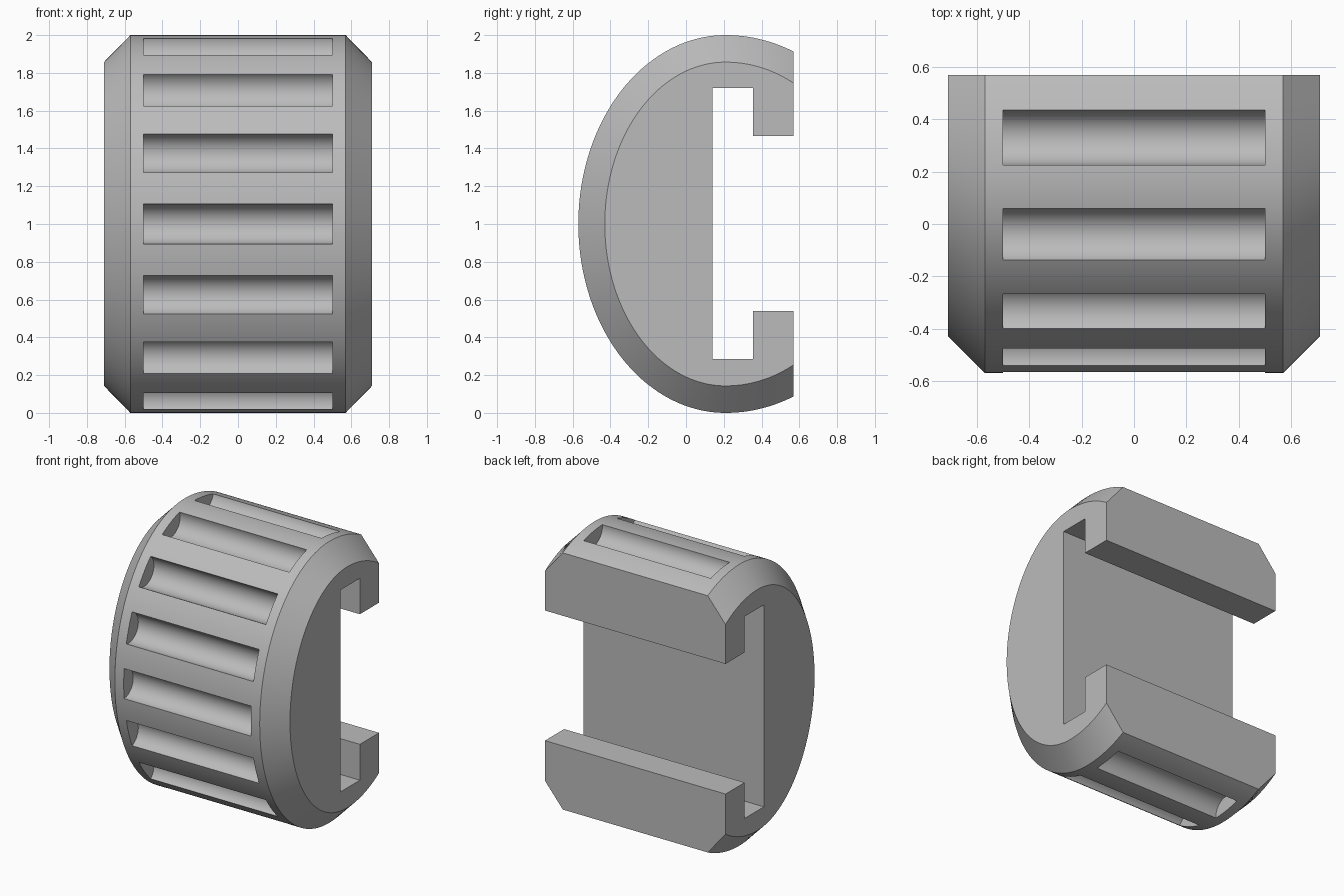
import bpy, bmesh, math
from mathutils import Matrix

cube = bpy.data.objects.get("Cube")
if cube:
    bpy.data.objects.remove(cube)

grey = bpy.data.materials.new("light grey")
grey.use_nodes = True
colour = (0.5, 0.5, 0.5, 1)
grey.diffuse_color = colour
grey.node_tree.nodes["Principled BSDF"].inputs["Base Color"].default_value = colour

BACK = 0.57      # y of the flat back
CENTRE = 0.21    # y of the widest part of the curve
STEPS = 64


def arc_point(t, front, rear, height):
    """Point (y, z) on the oval: t = 0 is the front, pi/2 the top."""
    c = math.cos(t)
    return CENTRE - (front if c > 0 else rear) * c, 1 + height * math.sin(t)


def arc(front, rear, height, steps=STEPS):
    end = math.pi - math.acos((BACK - CENTRE) / rear)
    return [arc_point(end * i / steps, front, rear, height) for i in range(-steps, steps + 1)]


def make_object(name, bm):
    bmesh.ops.recalc_face_normals(bm, faces=bm.faces)
    mesh = bpy.data.meshes.new(name)
    bm.to_mesh(mesh)
    bm.free()
    mesh.materials.append(grey)
    obj = bpy.data.objects.new(name, mesh)
    bpy.context.collection.objects.link(obj)
    return obj


# Oval body with chamfered sides and a T-shaped slot in the back
slot = [(BACK, 1.465), (0.355, 1.465), (0.355, 1.72), (0.14, 1.72)]
slot += [(y, 2.005 - z) for y, z in reversed(slot)]
outer = arc(0.78, 0.88, 1.0)
inner = arc(0.64, 0.73, 0.857)
bm = bmesh.new()
rings = [[bm.verts.new((x, y, z)) for y, z in curve + slot]
         for x, curve in ((-0.71, inner), (-0.57, outer), (0.57, outer), (0.71, inner))]
for a, b in zip(rings, rings[1:]):
    for i in range(len(a)):
        j = (i + 1) % len(a)
        bm.faces.new((a[i], a[j], b[j], b[i]))
bm.faces.new(rings[0])
bm.faces.new(rings[-1])
body = make_object("grip_body", bm)

# Finger grooves, evenly spaced along the outer curve
fine = [arc_point(math.pi * i / 2000, 0.78, 0.88, 1.0) for i in range(2000)]
centres, travelled = [fine[0]], 0
for p, q in zip(fine, fine[1:]):
    travelled += math.dist(p, q)
    if len(centres) < 5 and travelled >= 0.381 * len(centres):
        centres.append(q)
centres += [(y, 2 - z) for y, z in centres[1:]]

bm = bmesh.new()
for y, z in centres:
    place = Matrix.Translation((0, y, z)) @ Matrix.Rotation(math.pi / 2, 4, "Y")
    bmesh.ops.create_cone(bm, cap_ends=True, segments=48, radius1=0.107,
                          radius2=0.107, depth=1.0, matrix=place)
cutter = make_object("groove_cutter", bm)
cutter.hide_render = True

cut = body.modifiers.new("grooves", "BOOLEAN")
cut.operation = "DIFFERENCE"
cut.solver = "EXACT"
cut.object = cutter
bpy.ops.object.select_all(action="DESELECT")
body.select_set(True)
bpy.context.view_layer.objects.active = body
bpy.ops.object.modifier_apply(modifier=cut.name)
bpy.data.objects.remove(cutter)
bpy.ops.object.shade_smooth_by_angle(angle=math.radians(30))
